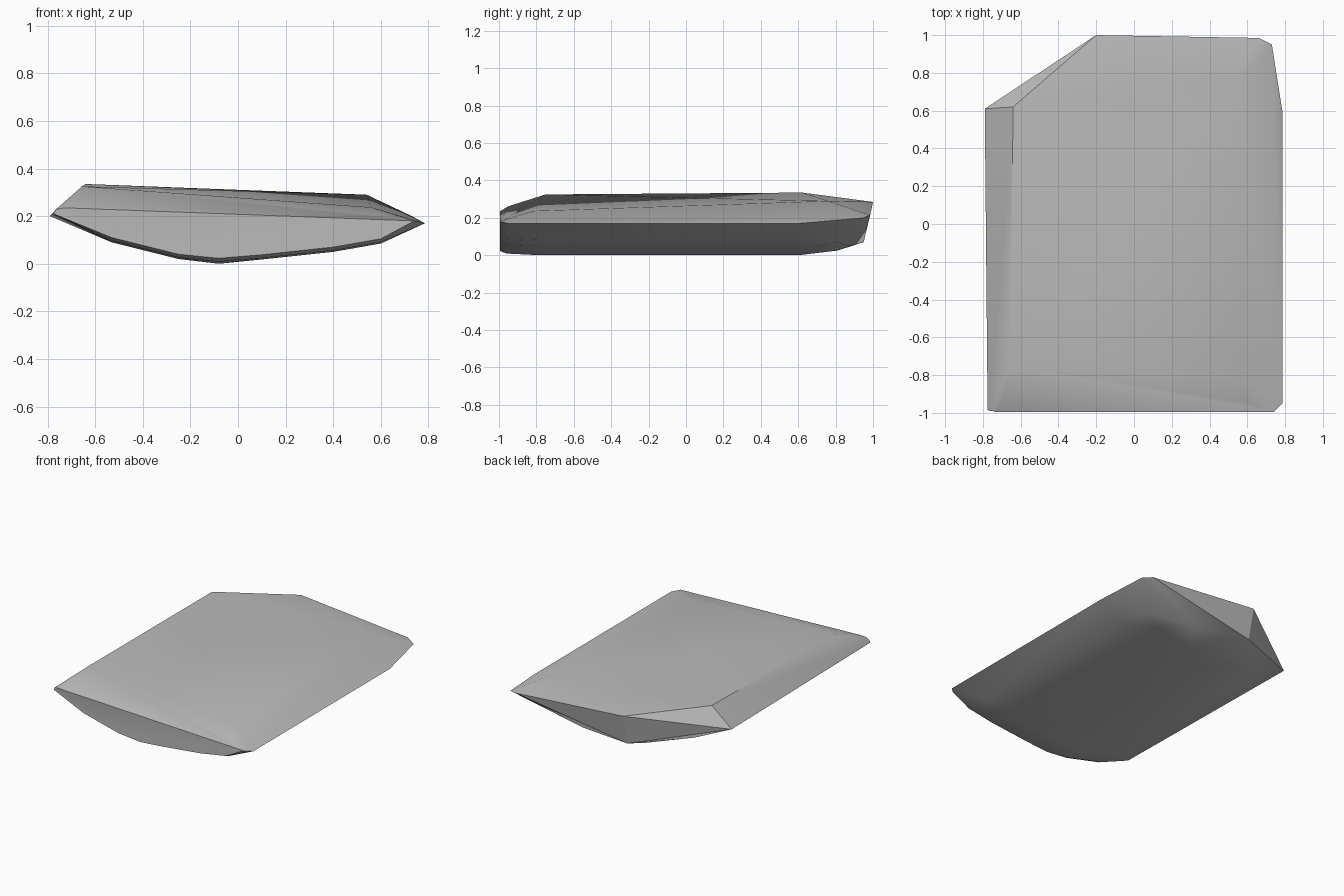
import bpy, bmesh

# Corners of the sloping top face
top = [(-0.64, 0.62, 0.335), (-0.655, -0.75, 0.325),
       (0.54, 0.76, 0.29), (0.56, -0.81, 0.237), (-0.2, 1.0, 0.285)]

# Sharp rim around the slab
rim = [(-0.79, 0.61, 0.2), (-0.775, -0.985, 0.21), (-0.765, -0.985, 0.228),
       (0.66, 0.985, 0.215), (0.73, 0.95, 0.2),
       (0.785, 0.6, 0.17), (0.785, -0.95, 0.17), (0.74, -0.995, 0.18),
       (-0.7, -0.95, 0.262), (0.62, -0.95, 0.2), (-0.73, -0.995, 0.235)]

# Rounded belly: (x, z, rear end y), swept from front to rear
belly = [(-0.53, 0.09, 0.66), (-0.25, 0.02, 0.66), (-0.08, 0.003, 0.6),
         (0.1, 0.018, 0.66), (0.4, 0.05, 0.72), (0.6, 0.085, 0.55)]
keel = []
for x, z, rear in belly:
    keel += [(x, -0.8, z), (x, -0.96, z + 0.006), (x, -0.995, z + 0.02), (x, rear, z)]
keel += [(-0.08, -0.78, 0.0), (-0.08, 0.6, 0.0)]

# Upturned rear of the belly
tail = [(-0.2, 0.95, 0.07), (-0.02, 0.81, 0.025), (-0.25, 0.81, 0.035),
        (0.2, 0.88, 0.05), (0.5, 0.8, 0.07)]

# Wrap the corners in a faceted stone
bm = bmesh.new()
for p in top + rim + keel + tail:
    bm.verts.new(p)
bmesh.ops.convex_hull(bm, input=bm.verts[:])
bmesh.ops.delete(bm, geom=[v for v in bm.verts if not v.link_faces], context='VERTS')
bmesh.ops.recalc_face_normals(bm, faces=bm.faces[:])
mesh = bpy.data.meshes.new("stone_slab")
bm.to_mesh(mesh)
bm.free()

stone = bpy.data.objects.new("stone_slab", mesh)
bpy.context.collection.objects.link(stone)
grey = bpy.data.materials.new("stone_grey")
grey.diffuse_color = (0.5, 0.5, 0.5, 1)
mesh.materials.append(grey)

# Soft facets with sharp main edges
bpy.context.view_layer.objects.active = stone
stone.select_set(True)
bpy.ops.object.shade_smooth_by_angle(angle=0.52)
